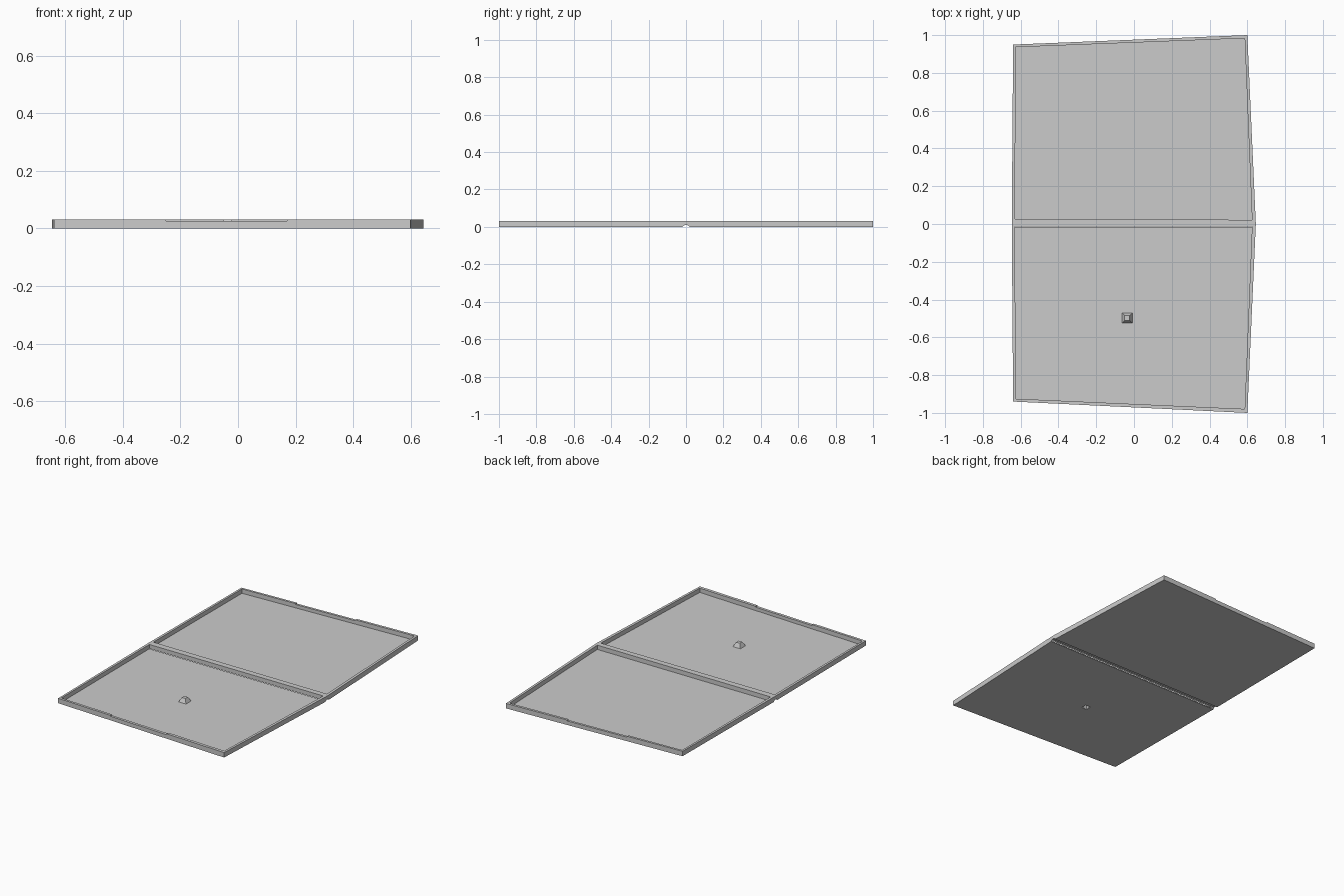
import bpy, bmesh

if "Cube" in bpy.data.objects:
    bpy.data.objects.remove(bpy.data.objects["Cube"])

H = 0.032      # overall height
FLOOR = 0.004  # floor thickness


def loft(name, low, high):
    """Closed solid between two point loops with equal counts."""
    bm = bmesh.new()
    a = [bm.verts.new(p) for p in low]
    b = [bm.verts.new(p) for p in high]
    n = len(a)
    bm.faces.new(a)
    bm.faces.new(b)
    for i in range(n):
        j = (i + 1) % n
        bm.faces.new((a[i], a[j], b[j], b[i]))
    bmesh.ops.recalc_face_normals(bm, faces=bm.faces)
    me = bpy.data.meshes.new(name)
    bm.to_mesh(me)
    bm.free()
    ob = bpy.data.objects.new(name, me)
    bpy.context.collection.objects.link(ob)
    return ob


def prism(name, outline, z0, z1):
    return loft(name, [(x, y, z0) for x, y in outline], [(x, y, z1) for x, y in outline])


def box(name, x0, x1, y0, y1, z0, z1):
    return prism(name, [(x0, y0), (x1, y0), (x1, y1), (x0, y1)], z0, z1)


def square(cx, cy, r, z):
    return [(cx + sx * r, cy + sy * r, z) for sx, sy in ((-1, -1), (1, -1), (1, 1), (-1, 1))]


def cut(target, cutter):
    cutter.hide_render = True
    m = target.modifiers.new("cut_" + cutter.name, 'BOOLEAN')
    m.operation = 'DIFFERENCE'
    m.solver = 'EXACT'
    m.object = cutter
    bpy.context.view_layer.objects.active = target
    bpy.ops.object.modifier_apply(modifier=m.name)
    bpy.data.objects.remove(cutter)


# outer body of the two-leaf tray
tray = prism("tray", [(-0.64, -0.94), (0.60, -1.0), (0.645, 0.0), (0.60, 1.0),
                      (-0.64, 0.95), (-0.647, 0.0)], 0, H)

# two shallow pockets separated by the spine
cut(tray, prism("back_pocket", [(-0.63, 0.027), (0.625, 0.022), (0.586, 0.983), (-0.627, 0.936)],
                FLOOR, 0.1))
cut(tray, prism("front_pocket", [(-0.627, -0.925), (0.586, -0.979), (0.625, -0.014), (-0.63, -0.014)],
                FLOOR, 0.1))

# finger notches in the front and back rims
for y in (-0.97, 0.97):
    cut(tray, box("rim_notch", -0.25, 0.17, y - 0.05, y + 0.05, 0.026, 0.1))

# fold groove under the spine
groove = [(-0.019, -0.002), (-0.017, 0.003), (-0.007, 0.010), (0.007, 0.010), (0.017, 0.003), (0.019, -0.002)]
cut(tray, loft("fold_groove", [(-0.8, y, z) for y, z in groove], [(0.8, y, z) for y, z in groove]))

# hollow under the peg, then the tapered peg itself
PX, PY = -0.036, -0.497
cut(tray, loft("peg_hollow", square(PX, PY, 0.019, -0.01), square(PX, PY, 0.019, 0.02)))
peg = loft("peg", square(PX, PY, 0.028, 0.002), square(PX, PY, 0.013, 0.031))
cut(peg, loft("peg_core", square(PX, PY, 0.022, -0.01), square(PX, PY, 0.009, 0.027)))
